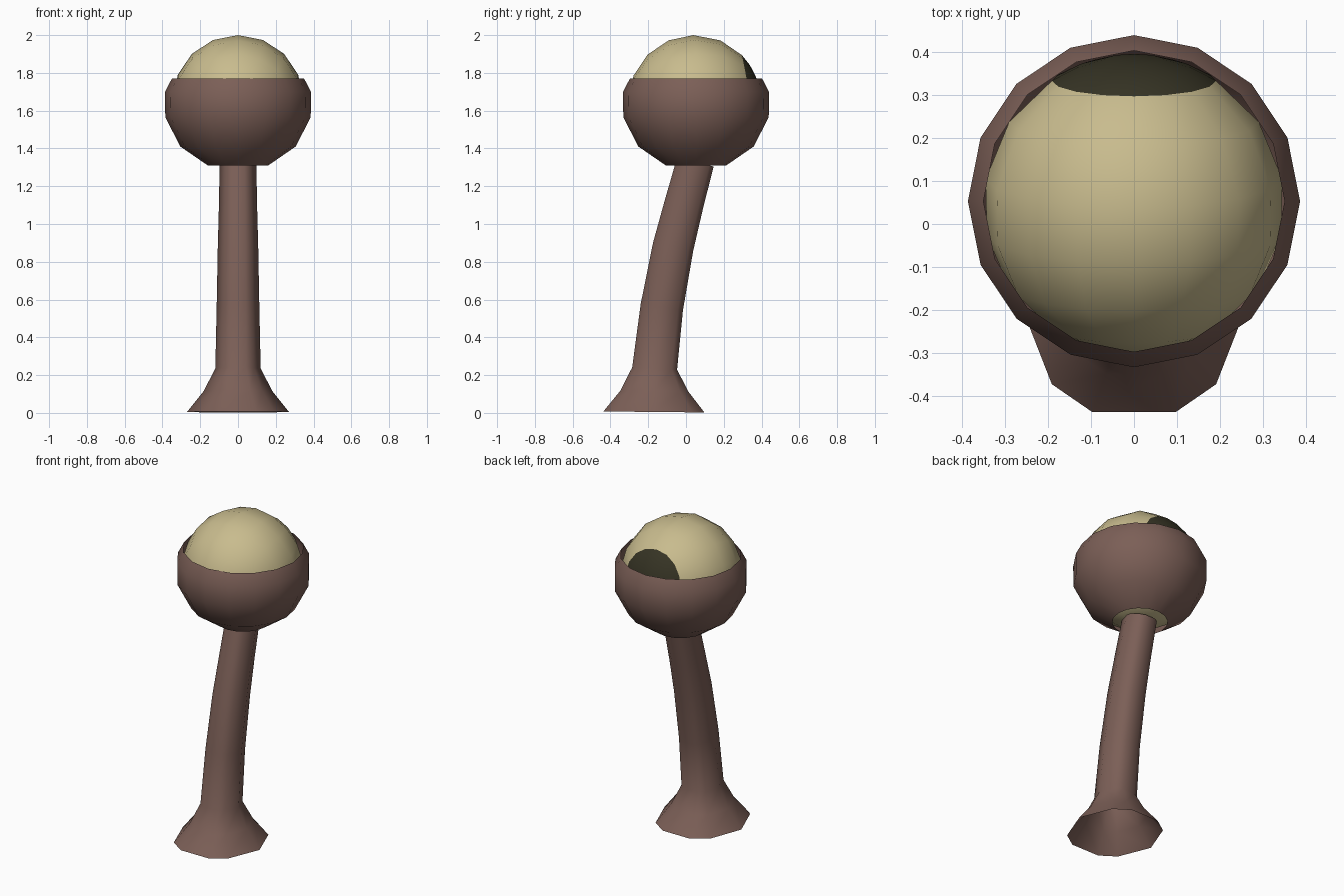
import bpy, bmesh, math
from mathutils import Matrix, Vector

if "Cube" in bpy.data.objects:
    bpy.data.objects.remove(bpy.data.objects["Cube"])


def material(name, rgb):
    m = bpy.data.materials.new(name)
    m.diffuse_color = (*rgb, 1)
    m.use_nodes = True
    m.node_tree.nodes["Principled BSDF"].inputs["Base Color"].default_value = m.diffuse_color
    return m


BROWN = material("brown_flesh", (0.20, 0.115, 0.095))
CREAM = material("cream_eye", (0.58, 0.50, 0.27))
DARK = material("dark_pupil", (0.037, 0.034, 0.018))


def loft(name, rings, mats, smooth=180):
    """Skin a list of rings; a ring of one point closes the end as a fan."""
    bm = bmesh.new()
    rows = [[bm.verts.new(p) for p in ring] for ring in rings]
    for a, b in zip(rows, rows[1:]):
        n = max(len(a), len(b))
        for i in range(n):
            j = (i + 1) % n
            if len(a) == 1:
                bm.faces.new((a[0], b[j], b[i]))
            elif len(b) == 1:
                bm.faces.new((a[i], a[j], b[0]))
            else:
                bm.faces.new((a[i], a[j], b[j], b[i]))
    bmesh.ops.recalc_face_normals(bm, faces=bm.faces)
    me = bpy.data.meshes.new(name)
    bm.to_mesh(me)
    bm.free()
    for m in mats:
        me.materials.append(m)
    ob = bpy.data.objects.new(name, me)
    bpy.context.collection.objects.link(ob)
    bpy.ops.object.select_all(action='DESELECT')
    ob.select_set(True)
    bpy.context.view_layer.objects.active = ob
    bpy.ops.object.shade_smooth_by_angle(angle=math.radians(smooth))
    return ob


def circle(r, z, n=16):
    if r == 0:
        return [Vector((0, 0, z))]
    return [Vector((r * math.sin(math.tau * i / n), r * math.cos(math.tau * i / n), z))
            for i in range(n)]


# Curved stalk with a flared, hollow foot: z, y centre, radius, lean
stations = [(0.005, -0.17, 0.27, 0.01), (0.115, -0.168, 0.182, 0.01),
            (0.235, -0.166, 0.12, 0.05), (0.56, -0.128, 0.113, 0.15),
            (0.88, -0.068, 0.107, 0.22), (1.10, -0.012, 0.101, 0.27),
            (1.33, 0.05, 0.097, 0.27)]
angles = [math.radians(a) for a in (0, 45, 69, 111, 135, 180, 225, 249, 291, 315)]
rings = []
for z, y, r, lean in stations:
    ring = []
    for a in angles:
        dy = 1.06 * r * math.sin(a)
        ring.append(Vector((r * math.cos(a), y + dy, max(0, z - dy * lean))))
    rings.append(ring)
loft("stalk", rings, [BROWN])

# Open cup holding the eye
cup_profile = [(0.16, 1.31), (0.305, 1.41), (0.385, 1.565), (0.386, 1.70), (0.35, 1.77)]
cup = loft("eye_cup", [circle(r, z) for r, z in cup_profile], [BROWN])
cup.data.transform(Matrix.Translation((0, 0.053, 0)))

# Eyeball, its pole pointing backward and slightly up through the pupil
R = 0.35
polar = [0, 11, 22, 33, 56, 80, 102, 124, 146, 164, 180]
rings = [circle(R * math.sin(math.radians(a)) if a % 180 else 0,
                R * math.cos(math.radians(a))) for a in polar]
eye = loft("eyeball", rings, [CREAM, DARK])
for p in eye.data.polygons:  # pupil cap
    if p.center.z > R * math.cos(math.radians(33)):
        p.material_index = 1
eye.data.transform(Matrix.Translation((0, 0.045, 1.65))
                   @ Matrix.Rotation(math.radians(-79), 4, 'X'))
